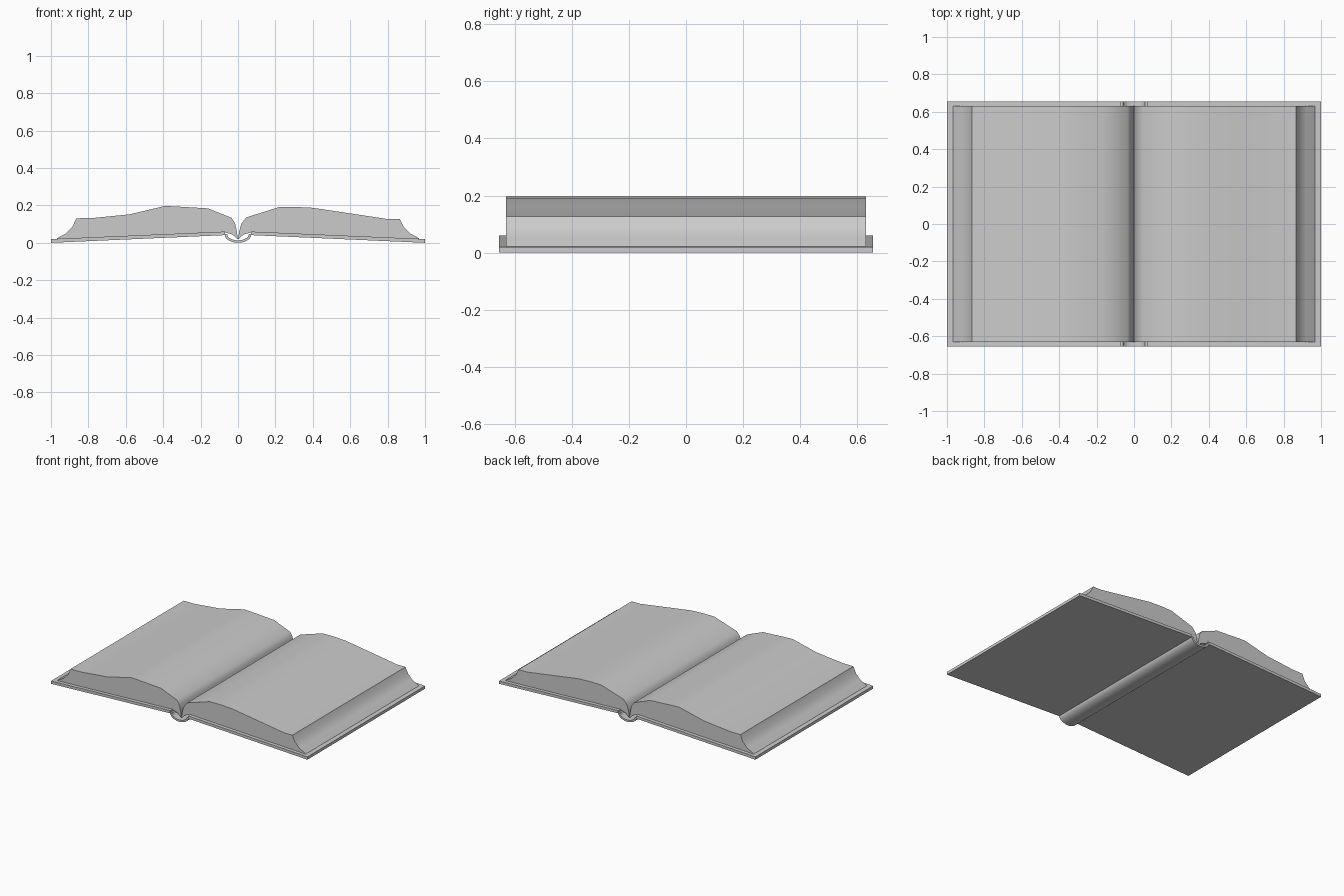
import bpy
import bmesh
import math

if "Cube" in bpy.data.objects:
    bpy.data.objects.remove(bpy.data.objects["Cube"])


def extrude_profile(name, points, half_depth):
    """Closed x-z outline swept along y, centred on y = 0."""
    bm = bmesh.new()
    face = bm.faces.new([bm.verts.new((x, -half_depth, z)) for x, z in points])
    swept = bmesh.ops.extrude_face_region(bm, geom=[face])
    moved = [v for v in swept["geom"] if isinstance(v, bmesh.types.BMVert)]
    bmesh.ops.translate(bm, verts=moved, vec=(0, 2 * half_depth, 0))
    bmesh.ops.recalc_face_normals(bm, faces=bm.faces)
    mesh = bpy.data.meshes.new(name)
    bm.to_mesh(mesh)
    bm.free()
    obj = bpy.data.objects.new(name, mesh)
    bpy.context.collection.objects.link(obj)
    bpy.ops.object.select_all(action='DESELECT')
    obj.select_set(True)
    bpy.context.view_layer.objects.active = obj
    bpy.ops.object.shade_smooth_by_angle(angle=math.radians(35))
    return obj


COVER_Y, PAGE_Y = 0.655, 0.63

# Cover boards, tilted up towards the spine
board = [(1.0, 0.0), (1.0, 0.02), (0.07, 0.06), (0.07, 0.041)]
for side, s in (("left", -1), ("right", 1)):
    extrude_profile(side + "_cover", [(s * x, z) for x, z in board], COVER_Y)

# Rounded hollow spine joining the boards
outer, inner = [], []
for i in range(13):
    a = math.pi * (1 + i / 12)
    outer.append((0.072 * math.cos(a), 0.046 + 0.046 * math.sin(a)))
    inner.append((0.058 * math.cos(a), 0.046 + 0.033 * math.sin(a)))
extrude_profile("spine", outer + inner[::-1], COVER_Y)

# Page blocks: underside, concave fore edge, then the arched top into the gutter
underside = [(0.0, 0.018), (0.03, 0.044), (0.075, 0.058), (0.97, 0.02)]
fore_edge = [(0.965, 0.026), (0.92, 0.05), (0.885, 0.086)]
left_top = [(0.865, 0.131), (0.78, 0.132), (0.58, 0.152), (0.39, 0.197),
            (0.33, 0.194), (0.16, 0.184), (0.035, 0.134), (0.016, 0.105),
            (0.007, 0.065)]
right_top = [(0.865, 0.127), (0.80, 0.127), (0.58, 0.16), (0.40, 0.187),
             (0.30, 0.192), (0.22, 0.191), (0.045, 0.136), (0.02, 0.105),
             (0.007, 0.065)]
for side, s, top in (("left", -1, left_top), ("right", 1, right_top)):
    outline = underside + fore_edge + top
    extrude_profile(side + "_pages", [(s * x, z) for x, z in outline], PAGE_Y)
